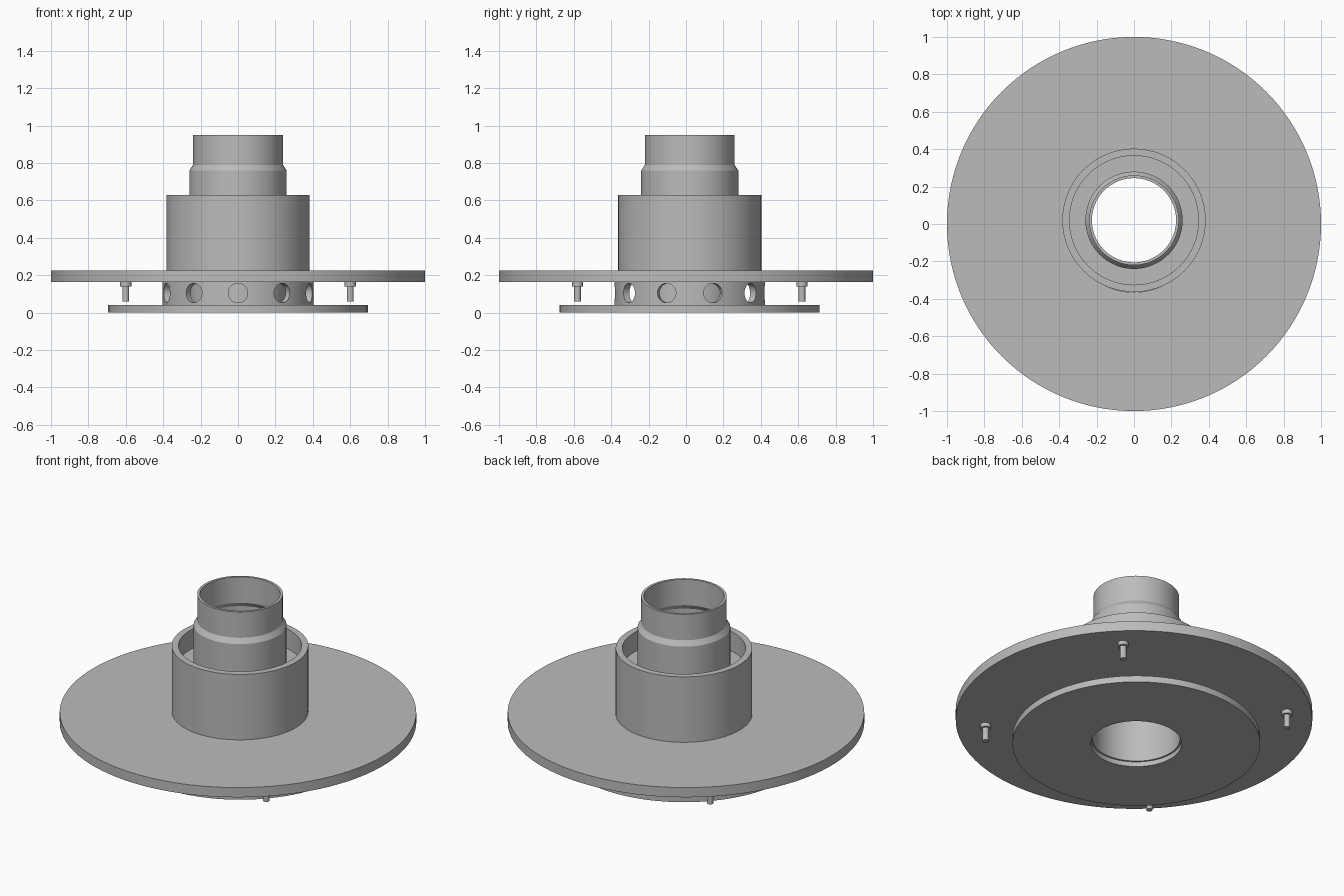
import bpy, bmesh, math
from mathutils import Matrix, Vector

default = bpy.data.objects.get("Cube")
if default:
    bpy.data.objects.remove(default, do_unlink=True)

HUB_Y = 0.02   # the hub sits slightly behind the centre of the big disc

grey = bpy.data.materials.new("plain grey")
grey.use_nodes = True
grey.diffuse_color = (0.5, 0.5, 0.5, 1)
grey.node_tree.nodes["Principled BSDF"].inputs["Base Color"].default_value = (0.5, 0.5, 0.5, 1)


def finish(name, bm, location):
    bmesh.ops.recalc_face_normals(bm, faces=bm.faces)
    mesh = bpy.data.meshes.new(name)
    bm.to_mesh(mesh)
    bm.free()
    mesh.materials.append(grey)
    obj = bpy.data.objects.new(name, mesh)
    obj.location = location
    bpy.context.collection.objects.link(obj)
    return obj


def smooth(obj):
    bpy.ops.object.select_all(action='DESELECT')
    obj.select_set(True)
    bpy.context.view_layer.objects.active = obj
    bpy.ops.object.shade_smooth_by_angle(angle=math.radians(20))


def lathe(name, profile, location=(0, HUB_Y, 0), steps=96):
    """Revolve a closed (radius, height) profile around z."""
    bm = bmesh.new()
    rings = []
    for i in range(steps):
        a = 2 * math.pi * i / steps
        rings.append([bm.verts.new((r * math.cos(a), r * math.sin(a), z)) for r, z in profile])
    n = len(profile)
    for i in range(steps):
        a, b = rings[i], rings[(i + 1) % steps]
        for j in range(n):
            k = (j + 1) % n
            bm.faces.new((a[j], b[j], b[k], a[k]))
    return finish(name, bm, location)


def tube(name, inner, outer, low, high, **kw):
    return lathe(name, [(inner, low), (outer, low), (outer, high), (inner, high)], **kw)


# Discs, sleeve and the floor of its recess
parts = [
    tube("base_plate", 0.255, 0.695, 0, 0.04),
    tube("large_disc", 0.365, 1.0, 0.165, 0.225, location=(0, 0, 0), steps=128),
    tube("outer_sleeve", 0.345, 0.383, 0.2, 0.63),
    tube("recess_floor", 0.25, 0.35, 0.48, 0.51),
]

# Central pipe with a tapered shoulder
parts.append(lathe("central_pipe", [
    (0.245, 0.03), (0.26, 0.03), (0.26, 0.76), (0.24, 0.79), (0.24, 0.95),
    (0.225, 0.95), (0.225, 0.79), (0.245, 0.76)]))

# Spacer ring with ten radial holes
ring = tube("vented_ring", 0.365, 0.403, 0.04, 0.165, steps=120)
bm = bmesh.new()
for i in range(10):
    a = math.radians(-90 + 36 * i)
    direction = Vector((math.cos(a), math.sin(a), 0))
    turn = direction.to_track_quat('Z', 'Y').to_matrix().to_4x4()
    place = Matrix.Translation(direction * 0.385 + Vector((0, 0, 0.105)))
    bmesh.ops.create_cone(bm, cap_ends=True, segments=32, radius1=0.052, radius2=0.052,
                          depth=0.16, matrix=place @ turn)
cutter = finish("hole_cutter", bm, (0, HUB_Y, 0))
cutter.hide_render = True
cut = ring.modifiers.new("holes", 'BOOLEAN')
cut.object = cutter
cut.operation = 'DIFFERENCE'
cut.solver = 'EXACT'
bpy.context.view_layer.objects.active = ring
bpy.ops.object.modifier_apply(modifier=cut.name)
bpy.data.objects.remove(cutter, do_unlink=True)
parts.append(ring)

# Four bolts hanging under the large disc
for side, sx in (("left", 1), ("right", -1)):
    for end, sy in (("front", -1), ("back", 1)):
        bm = bmesh.new()
        for radius, low, high in ((0.03, 0.14, 0.17), (0.018, 0.06, 0.145)):
            bmesh.ops.create_cone(bm, cap_ends=True, segments=32, radius1=radius, radius2=radius,
                                  depth=high - low,
                                  matrix=Matrix.Translation((0, 0, (low + high) / 2)))
        parts.append(finish(f"{end}_{side}_bolt", bm, (0.6 * sx, 0.6 * sy + HUB_Y, 0)))

for part in parts:
    smooth(part)
